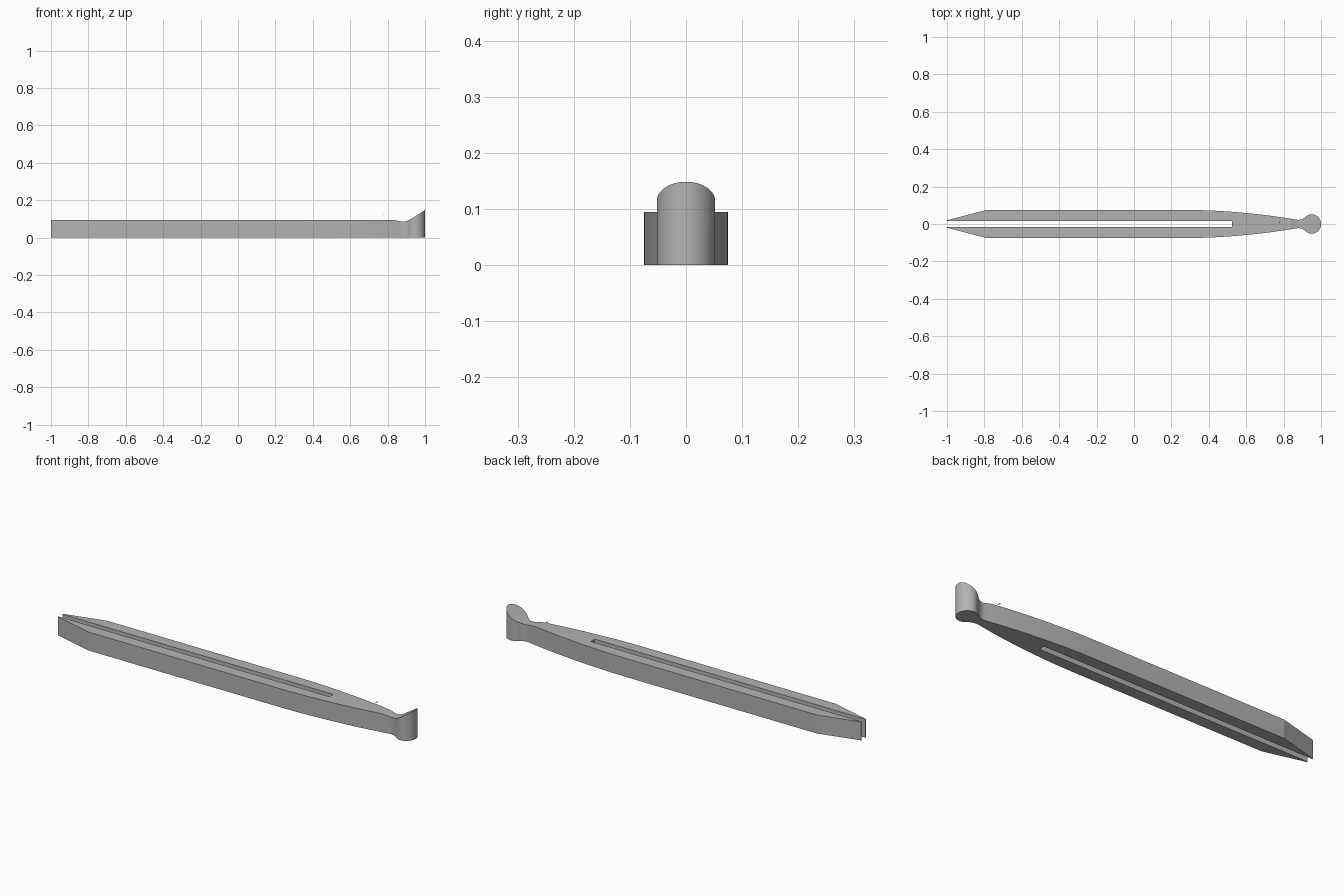
import bpy, bmesh, math
from mathutils import Vector

if "Cube" in bpy.data.objects:
    bpy.data.objects.remove(bpy.data.objects["Cube"])

grey = bpy.data.materials.new("plain_grey")
grey.use_nodes = True
colour = (0.45, 0.45, 0.45, 1)
grey.diffuse_color = colour
grey.node_tree.nodes["Principled BSDF"].inputs["Base Color"].default_value = colour


def smooth_path(keys, steps):
    """Catmull-Rom curve through the inner keys."""
    path = []
    for a, b, c, d in zip(keys, keys[1:], keys[2:], keys[3:]):
        for i in range(steps):
            t = i / steps
            path.append(b + 0.5 * t * (c - a + t * (2 * a - 5 * b + 4 * c - d
                        + t * (3 * (b - c) + d - a))))
    return path


def box(name, low, high):
    bm = bmesh.new()
    bmesh.ops.create_cube(bm, size=1)
    for v in bm.verts:
        v.co = Vector([(l + h) / 2 + c * (h - l) for c, l, h in zip(v.co, low, high)])
    mesh = bpy.data.meshes.new(name)
    bm.to_mesh(mesh)
    bm.free()
    mesh.materials.append(grey)
    obj = bpy.data.objects.new(name, mesh)
    bpy.context.collection.objects.link(obj)
    return obj


# Stations along the length: x, half width, top height
THICK = 0.094
stations = [Vector((-1, 0.02, THICK)), Vector((-0.79, 0.075, THICK))]
neck = [(0.1, 0.075, THICK), (0.25, 0.075, THICK), (0.4, 0.0725, THICK),
        (0.55, 0.063, THICK), (0.7, 0.048, THICK), (0.82, 0.031, THICK),
        (0.85, 0.026, 0.091), (0.88, 0.0225, 0.086), (0.905, 0.029, 0.09),
        (0.925, 0.044, 0.1), (0.948, 0.052, 0.114), (0.975, 0.046, 0.131)]
stations += smooth_path([Vector(k) for k in neck], 6)

# Rounded nose with a rising scooped top
for i in range(13):
    a = math.radians(82) * i / 12
    reach = math.sin(a) / math.sin(math.radians(82))
    stations.append(Vector((0.948 + 0.052 * reach, 0.052 * math.cos(a),
                            0.114 + 0.034 * reach)))

# Loft the body
bm = bmesh.new()
rings = [[bm.verts.new(p) for p in ((x, -w, 0), (x, w, 0), (x, w, z), (x, -w, z))]
         for x, w, z in stations]
for r, s in zip(rings, rings[1:]):
    for i in range(4):
        j = (i + 1) % 4
        bm.faces.new((r[i], r[j], s[j], s[i]))
bm.faces.new(rings[0])
bm.faces.new(rings[-1])
bmesh.ops.recalc_face_normals(bm, faces=bm.faces)
mesh = bpy.data.meshes.new("slotted_body")
bm.to_mesh(mesh)
bm.free()
mesh.materials.append(grey)
body = bpy.data.objects.new("slotted_body", mesh)
bpy.context.collection.objects.link(body)

# Cut the long slot between the two prongs
cutter = box("slot_cutter", (-1.1, -0.0155, -0.1), (0.525, 0.0155, 0.3))
cutter.hide_render = True
cut = body.modifiers.new("slot", 'BOOLEAN')
cut.operation = 'DIFFERENCE'
cut.solver = 'EXACT'
cut.object = cutter
bpy.ops.object.select_all(action='DESELECT')
body.select_set(True)
bpy.context.view_layer.objects.active = body
bpy.ops.object.modifier_apply(modifier=cut.name)
bpy.data.objects.remove(cutter)
bpy.ops.object.shade_smooth_by_angle(angle=math.radians(14))

# Tiny sliver above the shank
box("small_sliver", (0.774, 0.002, 0.122), (0.777, 0.017, 0.124))
